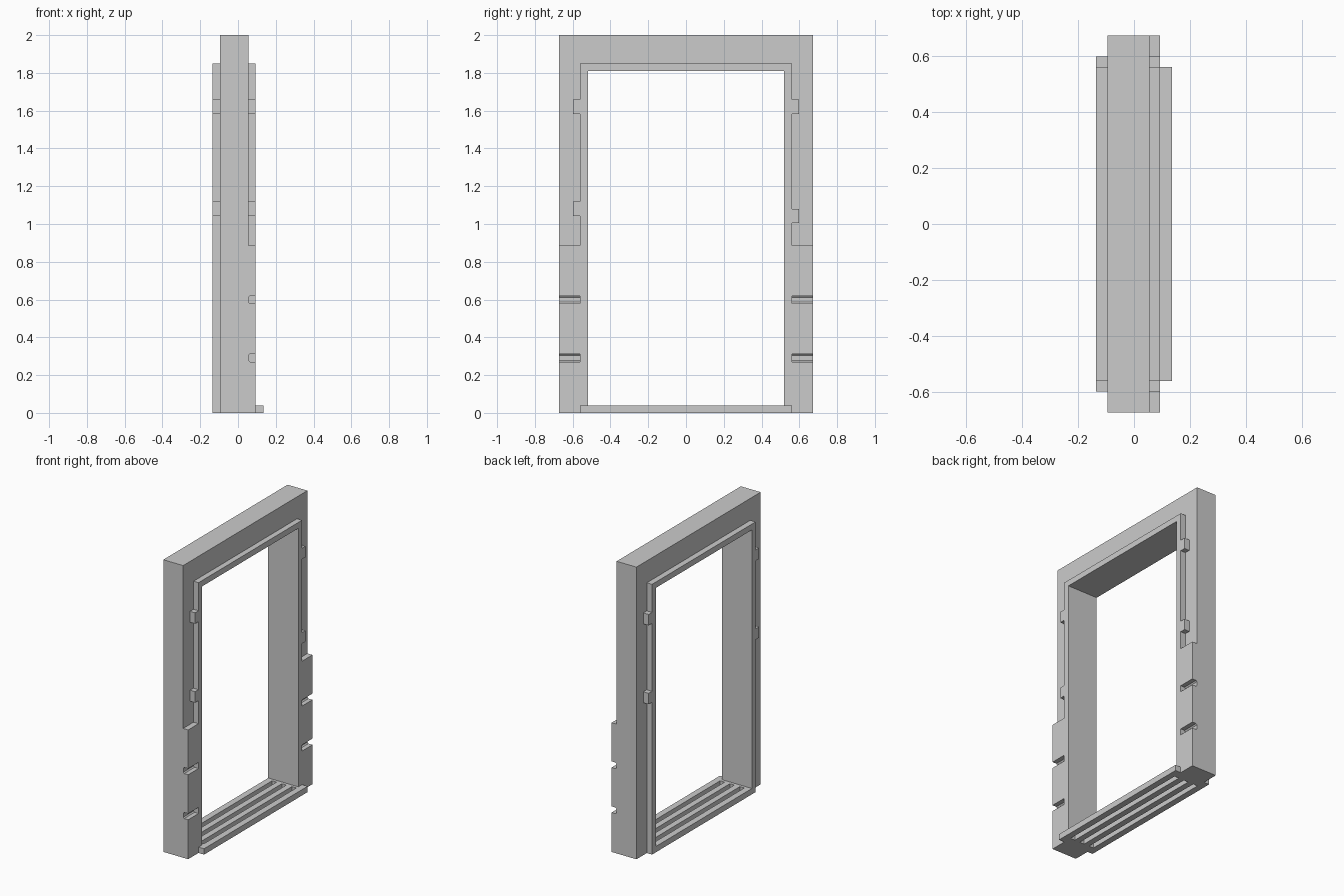
import bpy, bmesh

if "Cube" in bpy.data.objects:
    bpy.data.objects.remove(bpy.data.objects["Cube"])

PLANES = {'x': lambda a, b, d: (d, a, b),
          'y': lambda a, b, d: (a, d, b),
          'z': lambda a, b, d: (a, b, d)}


def prism(name, outline, axis, lo, hi):
    """Extrude a closed 2D outline along an axis."""
    bm = bmesh.new()
    to3d = PLANES[axis]
    low = [bm.verts.new(to3d(a, b, lo)) for a, b in outline]
    high = [bm.verts.new(to3d(a, b, hi)) for a, b in outline]
    bm.faces.new(low)
    bm.faces.new(high)
    for i in range(len(low)):
        j = (i + 1) % len(low)
        bm.faces.new((low[i], low[j], high[j], high[i]))
    bmesh.ops.recalc_face_normals(bm, faces=bm.faces)
    mesh = bpy.data.meshes.new(name)
    bm.to_mesh(mesh)
    bm.free()
    obj = bpy.data.objects.new(name, mesh)
    bpy.context.collection.objects.link(obj)
    return obj


def mirror_y(obj):
    mod = obj.modifiers.new("mirror", 'MIRROR')
    mod.use_axis = (False, True, False)
    mod.use_mirror_merge = False


OPEN_Y, OPEN_Z = 0.52, 1.81      # doorway opening
TRIM_Y, TRIM_Z = 0.56, 1.85      # outer edge of trim
KNOB_Y, KNOB_H = 0.597, 0.075    # hinge tabs on the trim
BACK, BODY_BACK, BODY_FRONT, FRONT, LIP = -0.135, -0.095, 0.055, 0.093, 0.135


def arch(outer_y, outer_z, left_tabs=(), right_tabs=()):
    """Upside-down U outline in y/z with optional tabs on the outer edges."""
    def leg(side, tabs):
        pts = [(side * OPEN_Y, 0), (side * outer_y, 0)]
        for z in sorted(tabs):
            top = z + KNOB_H
            pts += [(side * outer_y, z), (side * KNOB_Y, z),
                    (side * KNOB_Y, top), (side * outer_y, top)]
        return pts + [(side * outer_y, outer_z)]
    left, right = leg(-1, left_tabs), leg(1, right_tabs)
    return left + right[::-1] + [(OPEN_Y, OPEN_Z), (-OPEN_Y, OPEN_Z)]


# Main frame and the raised trim on both faces
prism("door_frame", arch(0.672, 2.0), 'x', BODY_BACK, BODY_FRONT)
prism("front_trim", arch(TRIM_Y, TRIM_Z, (1.043, 1.583), (1.005, 1.583)),
      'x', BODY_FRONT, FRONT)
prism("back_trim", arch(TRIM_Y, TRIM_Z, (1.043, 1.583), (1.043, 1.583)),
      'x', BACK, BODY_BACK)

# Thick lower jambs with chamfered horizontal notches
c = 0.008
profile = [(BODY_FRONT, 0), (FRONT, 0)]
for z0, z1 in ((0.27, 0.312), (0.578, 0.62)):
    profile += [(FRONT, z0), (BODY_FRONT + c, z0), (BODY_FRONT + 0.001, z0 + c),
                (BODY_FRONT + 0.001, z1 - c), (BODY_FRONT + c, z1), (FRONT, z1)]
profile += [(FRONT, 0.885), (BODY_FRONT, 0.885)]
mirror_y(prism("lower_jamb", profile, 'y', TRIM_Y, 0.672))

# Sill: long slats with gaps, closed by an end piece on each side
SILL_Z, SLOT_Y, SLOT_W = 0.04, 0.5, 0.034
edges = [BACK]
for x in (-0.075, 0.0, 0.075):
    edges += [x - SLOT_W / 2, x + SLOT_W / 2]
edges.append(LIP)
for i in range(0, len(edges), 2):
    x0, x1 = edges[i], edges[i + 1]
    prism("sill_slat", [(x0, -SLOT_Y), (x1, -SLOT_Y), (x1, SLOT_Y), (x0, SLOT_Y)],
          'z', 0, SILL_Z)
mirror_y(prism("sill_end", [(BACK, SLOT_Y), (LIP, SLOT_Y), (LIP, TRIM_Y),
                            (FRONT, TRIM_Y), (FRONT, OPEN_Y), (BACK, OPEN_Y)],
               'z', 0, SILL_Z))
